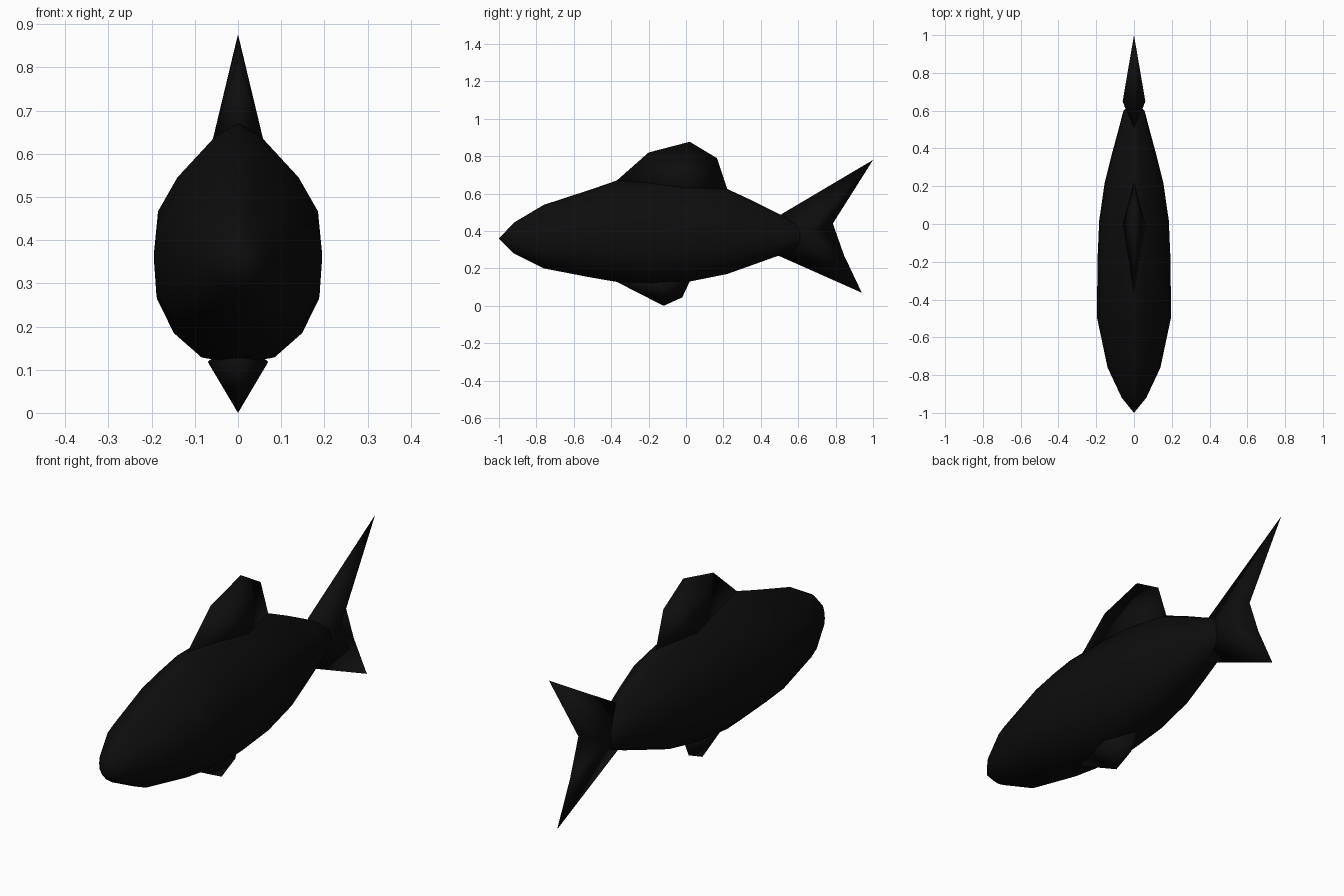
import bpy, bmesh

if "Cube" in bpy.data.objects:
    bpy.data.objects.remove(bpy.data.objects["Cube"])

black = bpy.data.materials.new("near black")
black.diffuse_color = (0.004, 0.004, 0.004, 1)
black.use_nodes = True
black.node_tree.nodes["Principled BSDF"].inputs["Base Color"].default_value = black.diffuse_color


def finish(name, bm):
    bmesh.ops.recalc_face_normals(bm, faces=bm.faces[:])
    mesh = bpy.data.meshes.new(name)
    bm.to_mesh(mesh)
    bm.free()
    mesh.materials.append(black)
    mesh.shade_smooth()
    obj = bpy.data.objects.new(name, mesh)
    bpy.context.collection.objects.link(obj)
    return obj


# Body: one half profile (width, height fractions) lofted along the length
half = [(0, 0), (.44, .03), (.77, .13), (.97, .27), (1, .44),
        (.95, .625), (.72, .77), (.27, .945), (0, 1)]
ring_shape = half + [(-u, v) for u, v in reversed(half[1:-1])]
stations = [  # y, bottom, top, half width
    (-.92, .28, .445, .065), (-.76, .20, .54, .14), (-.5, .15, .625, .195),
    (-.37, .128, .67, .195), (-.18, .112, .672, .193), (.02, .13, .66, .184),
    (.22, .17, .625, .155), (.36, .22, .56, .12), (.5, .27, .49, .082),
    (.6, .31, .45, .056)]
bm = bmesh.new()
rings = [[bm.verts.new((u * w, y, lo + v * (hi - lo))) for u, v in ring_shape]
         for y, lo, hi, w in stations]
n = len(ring_shape)
for a, b in zip(rings, rings[1:]):
    for i in range(n):
        j = (i + 1) % n
        bm.faces.new((a[i], a[j], b[j], b[i]))
for ring, y, z in ((rings[0], -1, .36), (rings[-1], .65, .38)):
    tip = bm.verts.new((0, y, z))
    for i in range(n):
        bm.faces.new((ring[i], ring[(i + 1) % n], tip))
finish("body", bm)


def fin(name, outline, ridge, thickness):
    """Sharp-edged fin: outline on the centre plane, one raised point per side."""
    bm = bmesh.new()
    edge = [bm.verts.new((0, y, z)) for y, z in outline]
    for side in (-1, 1):
        peak = bm.verts.new((side * thickness, *ridge))
        for i, v in enumerate(edge):
            bm.faces.new((v, edge[(i + 1) % len(edge)], peak))
    finish(name, bm)


fin("dorsal_fin", [(-.37, .67), (-.2, .82), (.02, .877), (.165, .79),
                   (.22, .625), (-.05, .58)], (0, .635), .058)
fin("belly_fin", [(-.37, .128), (-.12, 0), (-.02, .045), (.02, .13),
                  (-.15, .18)], (-.12, .118), .07)
fin("tail_fin", [(.51, .49), (1, .78), (.785, .44), (.845, .27), (.94, .07),
                 (.49, .27)], (.65, .39), .06)
